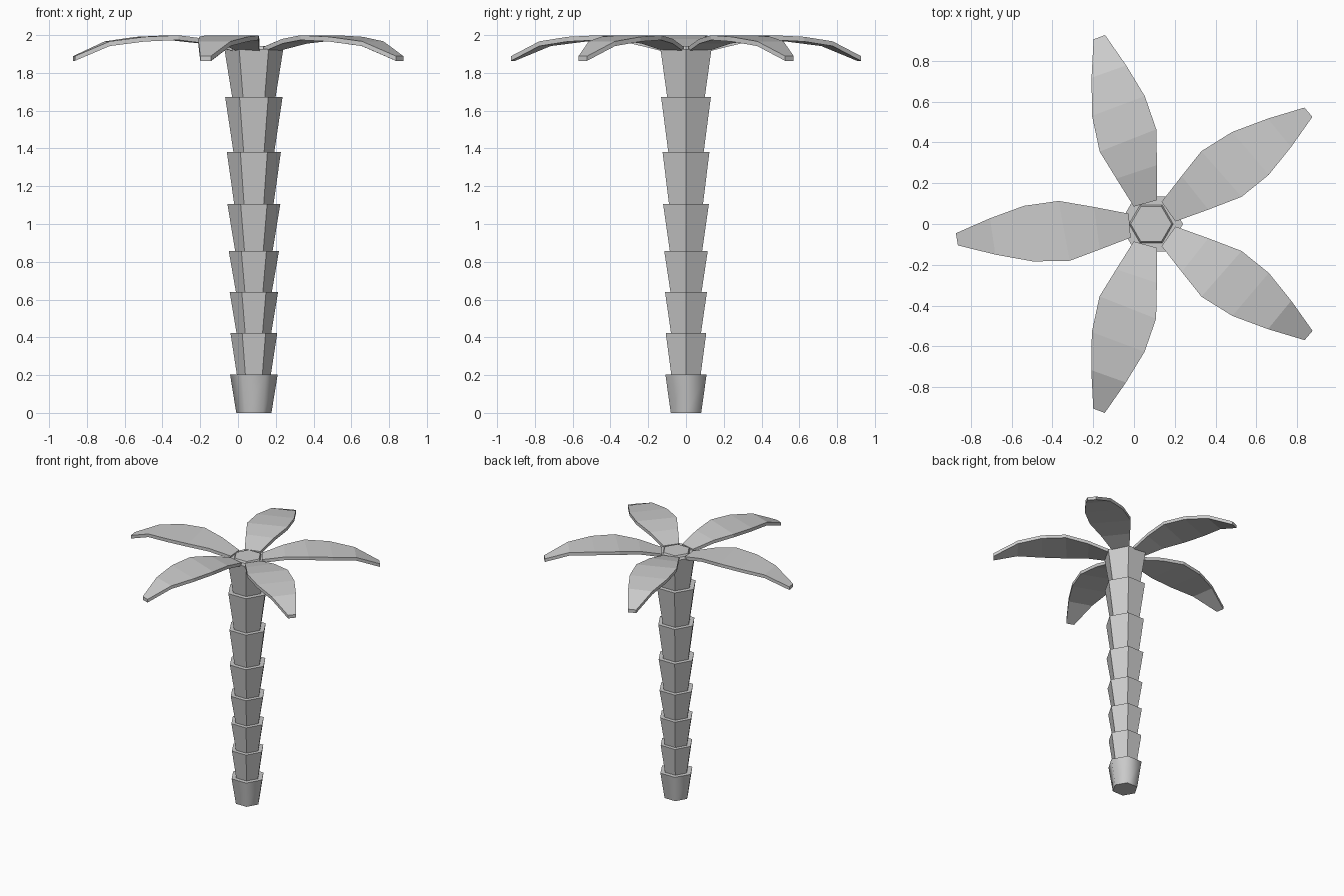
import bpy
import math

if "Cube" in bpy.data.objects:
    bpy.data.objects.remove(bpy.data.objects["Cube"])

CX = 0.084  # trunk axis


def make_object(name, verts, faces):
    mesh = bpy.data.meshes.new(name)
    mesh.from_pydata(verts, [], faces)
    mesh.update()
    obj = bpy.data.objects.new(name, mesh)
    bpy.context.collection.objects.link(obj)
    return obj


def hex_block(name, z0, r0, z1, r1):
    """Six-sided flared block with corners on +x and -x."""
    verts = [(CX + r * math.cos(i * math.pi / 3), r * math.sin(i * math.pi / 3), z)
             for z, r in ((z0, r0), (z1, r1)) for i in range(6)]
    faces = [(i, (i + 1) % 6, 6 + (i + 1) % 6, 6 + i) for i in range(6)]
    faces += [tuple(range(5, -1, -1)), tuple(range(6, 12))]
    return make_object(name, verts, faces)


# Trunk: stacked flared segments
levels = [0, 0.203, 0.423, 0.64, 0.857, 1.105, 1.38, 1.672, 1.927]
bottoms = [0.093, 0.09, 0.092, 0.095, 0.099, 0.104, 0.108, 0.115]
tops = [0.126, 0.124, 0.128, 0.133, 0.14, 0.143, 0.152, 0.156]
for i, (r0, r1) in enumerate(zip(bottoms, tops)):
    segment = hex_block(f"trunk_segment_{i + 1}", levels[i], r0, levels[i + 1], r1)
    if i == 0:  # the foot has smooth sides
        for p in segment.data.polygons:
            p.use_smooth = len(p.vertices) == 4
        for e in segment.data.edges:
            a, b = e.vertices
            flat = segment.data.vertices[a].co.z == segment.data.vertices[b].co.z
            e.use_edge_sharp = flat

# Crown cap
hex_block("crown_cap", 1.915, 0.115, 1.942, 0.1)

# Fronds: (distance from trunk axis, top height, width, skew in degrees)
STATIONS = [(0.105, 1.938, 0.118, 0), (0.265, 1.98, 0.21, 3), (0.425, 1.999, 0.298, 6),
            (0.60, 1.991, 0.276, 5), (0.775, 1.967, 0.18, 4), (0.95, 1.889, 0.06, 5)]
THICK = 0.025


def frond(name, angle, hand, scale=1.0):
    a = math.radians(angle)
    verts, faces = [], []
    for d, z, w, skew in STATIONS:
        b = a + hand * math.radians(skew)
        x, y = CX + d * scale * math.cos(a), d * scale * math.sin(a)
        dx, dy = -math.sin(b) * w / 2, math.cos(b) * w / 2
        verts += [(x + dx, y + dy, z), (x - dx, y - dy, z),
                  (x - dx, y - dy, z - THICK), (x + dx, y + dy, z - THICK)]
    n = len(STATIONS)
    for s in range(n - 1):
        for k in range(4):
            i, j = s * 4 + k, s * 4 + (k + 1) % 4
            faces.append((i, j, j + 4, i + 4))
    faces += [(3, 2, 1, 0), tuple(range(4 * n - 4, 4 * n))]
    return make_object(name, verts, faces)


frond("frond_back_right", 35.4, 1, 0.995)
frond("frond_back", 105.5, 1)
frond("frond_left", 184.5, 1, 1.005)
frond("frond_front", 254.4, -1)
frond("frond_front_right", -35.3, -1, 0.995)
